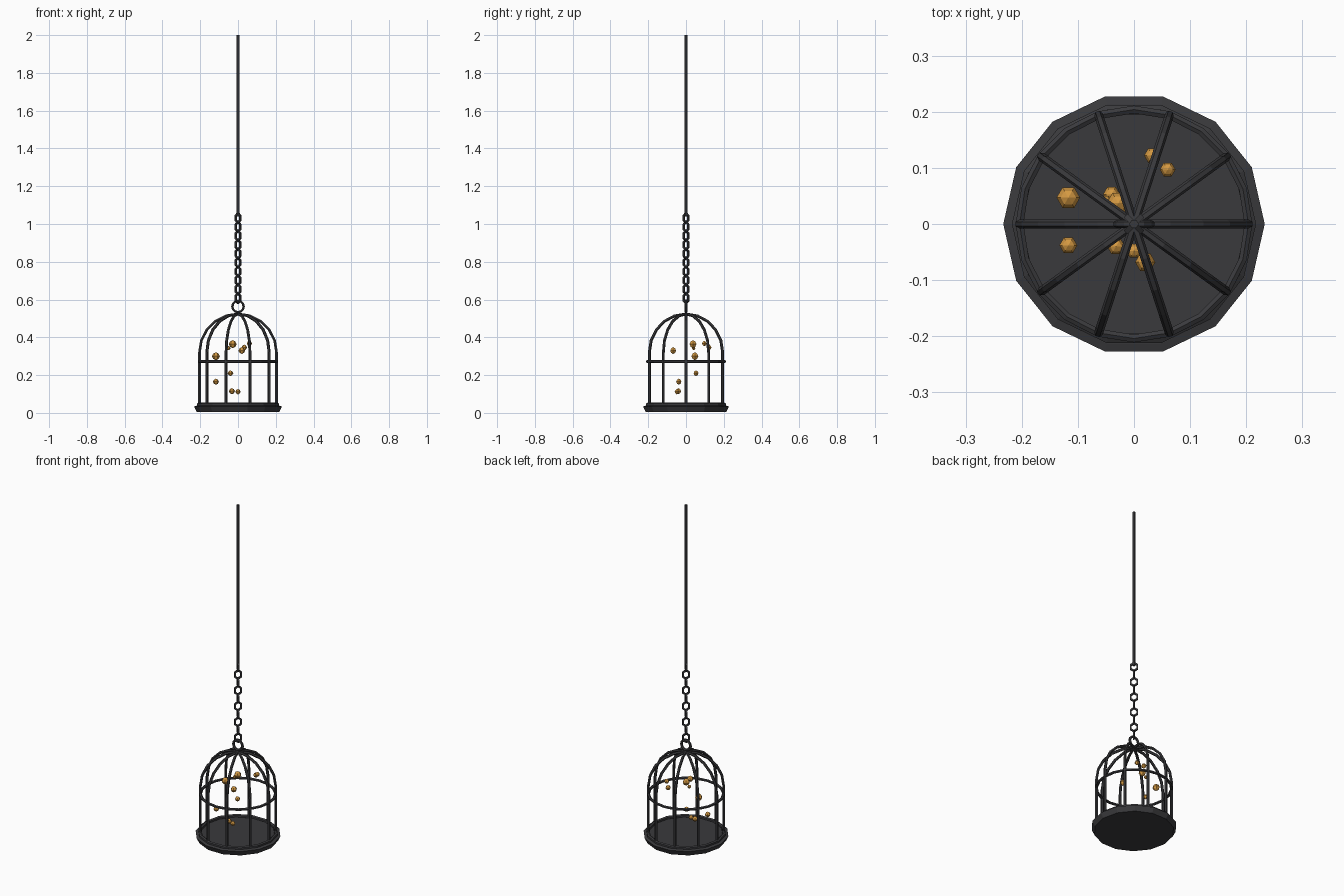
import bpy, math
from mathutils import Vector

if "Cube" in bpy.data.objects:
    bpy.data.objects.remove(bpy.data.objects["Cube"])


def material(name, rgb):
    m = bpy.data.materials.new(name)
    m.diffuse_color = (*rgb, 1)
    m.use_nodes = True
    m.node_tree.nodes["Principled BSDF"].inputs["Base Color"].default_value = m.diffuse_color
    return m


IRON = material("dark_iron", (0.042, 0.042, 0.046))
AMBER = material("amber_glow", (0.66, 0.32, 0.055))


def mesh_object(name, verts, faces, mat):
    me = bpy.data.meshes.new(name)
    me.from_pydata(verts, [], faces)
    me.materials.append(mat)
    ob = bpy.data.objects.new(name, me)
    bpy.context.collection.objects.link(ob)
    return ob


def lathe(name, profile, n, mat, loc=(0, 0, 0)):
    """Closed solid: (radius, z) profile from bottom to top, n flat sides."""
    verts = [(r * math.cos(2 * math.pi * i / n), r * math.sin(2 * math.pi * i / n), z)
             for r, z in profile for i in range(n)]
    faces = [(k * n + i, k * n + (i + 1) % n, (k + 1) * n + (i + 1) % n, (k + 1) * n + i)
             for k in range(len(profile) - 1) for i in range(n)]
    top = (len(profile) - 1) * n
    faces += [tuple(reversed(range(n))), tuple(range(top, top + n))]
    ob = mesh_object(name, verts, faces, mat)
    ob.location = loc
    return ob


def torus(name, major, minor, n, m, loc=(0, 0, 0), rot=(0, 0, 0), scale=(1, 1, 1)):
    verts, faces = [], []
    for i in range(n):
        a = 2 * math.pi * i / n
        for j in range(m):
            b = 2 * math.pi * (j + 0.5) / m
            r = major + minor * math.cos(b)
            verts.append((r * math.cos(a), r * math.sin(a), minor * math.sin(b)))
            i2, j2 = (i + 1) % n, (j + 1) % m
            faces.append((i * m + j, i2 * m + j, i2 * m + j2, i * m + j2))
    ob = mesh_object(name, verts, faces, IRON)
    ob.location, ob.rotation_euler, ob.scale = loc, rot, scale
    return ob


def flat_tube(name, path, radius, angle, m=6):
    """Tube along an (r, z) path standing in a vertical plane at the given angle."""
    out, side = Vector((math.cos(angle), math.sin(angle), 0)), Vector((-math.sin(angle), math.cos(angle), 0))
    pts = [out * r + Vector((0, 0, z)) for r, z in path]
    verts, faces = [], []
    for k, p in enumerate(pts):
        t = (pts[min(k + 1, len(pts) - 1)] - pts[max(k - 1, 0)]).normalized()
        nrm = side.cross(t)
        for j in range(m):
            b = 2 * math.pi * j / m
            verts.append(p + radius * (math.cos(b) * side - math.sin(b) * nrm))
    for k in range(len(pts) - 1):
        for j in range(m):
            j2 = (j + 1) % m
            faces.append((k * m + j, (k + 1) * m + j, (k + 1) * m + j2, k * m + j2))
    faces += [tuple(range(m)), tuple(reversed(range((len(pts) - 1) * m, len(pts) * m)))]
    ob = mesh_object(name, verts, faces, IRON)
    ob.data.flip_normals()
    return ob


# Base tray with a raised rim
lathe("base_tray", [(0.218, 0.004), (0.233, 0.034), (0.218, 0.038)], 14, IRON)
torus("base_rim", 0.209, 0.010, 14, 6, (0, 0, 0.044))

# Ten cage bars curving into a dome
R, Z0 = 0.204, 0.32
path = [(R, 0.035)] + [(R * math.cos(math.radians(a)), Z0 + R * math.sin(math.radians(a)))
                       for a in range(0, 91, 18)]
for i in range(10):
    flat_tube("cage_bar", path, 0.008, math.radians(36 * i))

# Middle hoop and hanging ring
torus("middle_hoop", 0.204, 0.008, 20, 6, (0, 0, 0.272))
torus("hanging_ring", 0.030, 0.0075, 12, 6, (0, 0, 0.563), (math.pi / 2, 0, 0))

# Chain: links alternate between the two diagonals
for i in range(10):
    turn = math.radians(-45 if i % 2 == 0 else 45)
    torus("chain_link", 0.0195, 0.0065, 6, 4, (0, 0, 1.032 - 0.0472 * i),
          (math.pi / 2, math.pi / 2, turn), (1.3, 1, 1))

# Long hanging rod
lathe("hanging_rod", [(0.0085, 1.04), (0.0085, 2.0)], 6, IRON)

# Floating glow specks: x, y, z, radius
specks = [(-0.117, 0.047, 0.30, 0.021), (-0.117, -0.038, 0.165, 0.016),
          (-0.028, 0.037, 0.364, 0.021), (-0.05, 0.04, 0.343, 0.011),
          (0.02, -0.068, 0.33, 0.018), (0.033, 0.122, 0.346, 0.015),
          (0.06, 0.097, 0.367, 0.014), (-0.04, 0.053, 0.21, 0.015),
          (-0.032, -0.04, 0.115, 0.016), (0.0, -0.048, 0.112, 0.014)]
for x, y, z, r in specks:
    h = r * 0.66
    lathe("glow_speck", [(0.0005, -r), (h, -h), (r, 0), (h, h), (0.0005, r)], 6, AMBER, (x, y, z))
